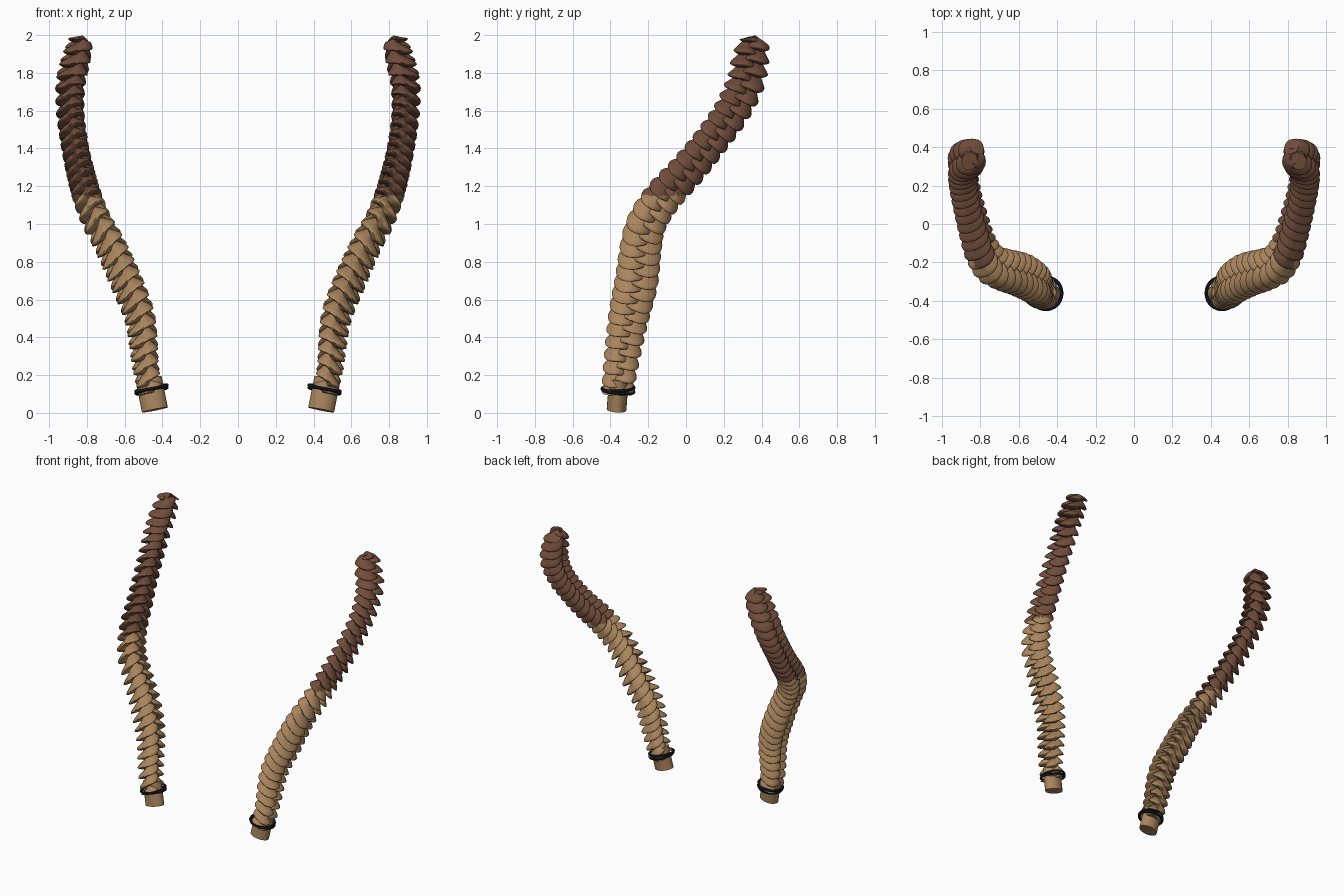
import bpy, bmesh, math
from mathutils import Vector

if "Cube" in bpy.data.objects:
    bpy.data.objects.remove(bpy.data.objects["Cube"])


def material(name, rgb):
    m = bpy.data.materials.new(name)
    m.diffuse_color = (*rgb, 1)
    m.use_nodes = True
    m.node_tree.nodes["Principled BSDF"].inputs["Base Color"].default_value = m.diffuse_color
    return m


TAN = material("light tan hair", (0.40, 0.235, 0.11))
BROWN = material("dark brown hair", (0.165, 0.075, 0.045))
BLACK = material("black band", (0.012, 0.014, 0.022))

# Centre line of one braid: x, y, z, size of the plait
PATH = [(.462, -.362, .10, .78), (.49, -.345, .25, .85), (.52, -.305, .50, .98),
        (.595, -.262, .70, 1.06), (.685, -.235, .90, 1.02), (.75, -.20, 1.02, .98),
        (.80, -.115, 1.15, .95), (.84, .02, 1.30, .91), (.87, .14, 1.45, .88),
        (.888, .245, 1.60, .90), (.885, .315, 1.75, .95), (.855, .343, 1.88, .94),
        (.83, .36, 1.975, .80)]
PATH = [Vector(p) for p in PATH]
RINGS, SIDES, TURNS = 420, 16, 10.3
SPLIT = 1.15


def spline(u):
    """Smooth curve through PATH, u from 0 to 1."""
    f = min(u, .99999) * (len(PATH) - 1)
    i = int(f)
    t = f - i
    p1, p2 = PATH[i], PATH[i + 1]
    p0 = PATH[i - 1] if i else p1 * 2 - p2
    p3 = PATH[i + 2] if i + 2 < len(PATH) else p2 * 2 - p1
    return .5 * (2 * p1 + (p2 - p0) * t + (2 * p0 - 5 * p1 + 4 * p2 - p3) * t * t
                 + (3 * p1 - p0 - 3 * p2 + p3) * t ** 3)


def sample_path():
    """Evenly spaced frames: centre, tangent, wide axis, outward axis, size."""
    raw = [spline(i / 2000) for i in range(2001)]
    length = [0]
    for a, b in zip(raw, raw[1:]):
        length.append(length[-1] + (b - a).to_3d().length)
    frames, j = [], 0
    for i in range(RINGS + 1):
        while j < 1999 and length[j] < length[-1] * i / RINGS:
            j += 1
        lo, hi = max(j - 40, 0), min(j + 40, 2000)
        tan = (raw[hi].to_3d() - raw[lo].to_3d()).normalized()
        wide = Vector((0, 1, 0))
        wide = (wide - tan * wide.dot(tan)).normalized()
        frames.append((raw[j].to_3d(), tan, wide, wide.cross(tan), raw[j].w))
    return frames


FRAMES = sample_path()


def finish(name, bm, mats):
    bmesh.ops.recalc_face_normals(bm, faces=bm.faces)
    me = bpy.data.meshes.new(name)
    bm.to_mesh(me)
    bm.free()
    for m in mats:
        me.materials.append(m)
    ob = bpy.data.objects.new(name, me)
    bpy.context.collection.objects.link(ob)
    bpy.ops.object.select_all(action='DESELECT')
    ob.select_set(True)
    bpy.context.view_layer.objects.active = ob
    bpy.ops.object.shade_smooth_by_angle(angle=math.radians(40))
    return ob


def skin(bm, loops, closed=False):
    """Join rings of vertices into a tube, capped unless closed."""
    n = len(loops[0])
    pairs = list(zip(loops, loops[1:])) + ([(loops[-1], loops[0])] if closed else [])
    for a, b in pairs:
        for k in range(n):
            bm.faces.new((a[k], a[(k + 1) % n], b[(k + 1) % n], b[k]))
    if not closed:
        bm.faces.new(loops[0])
        bm.faces.new(loops[-1])


def strand(name, phase, side):
    """One lock of the three-strand plait, its outer lip drooping like a scale."""
    bm = bmesh.new()
    loops = []
    for i, (c, tan, wide, out, size) in enumerate(FRAMES):
        t = 2 * math.pi * (TURNS * i / RINGS) + phase
        cw, co = .056 * math.sin(t), .034 * math.sin(2 * t)
        fade = min(1, i / 12)
        ring = []
        for k in range(SIDES):
            a = 2 * math.pi * k / SIDES
            w = (cw + .054 * math.cos(a)) * size
            o = (co + .050 * math.sin(a)) * size
            droop = .55 * fade * (math.hypot(w, o) - .05)
            p = c + wide * w + out * o - tan * droop
            ring.append(bm.verts.new((p.x * side, p.y, p.z)))
        loops.append(ring)
    skin(bm, loops)
    for f in bm.faces:
        f.material_index = int(f.calc_center_median().z > SPLIT)
    finish(name, bm, (TAN, BROWN))


def tail(name, side):
    """Short trimmed end below the band."""
    bm = bmesh.new()
    axis = Vector((.2, .08, 1)).normalized()
    wide = Vector((1, 0, -.2)).normalized()
    deep = axis.cross(wide)
    loops = []
    for h in (0, .17):
        c = Vector((.44, -.368, .016)) + axis * h
        ring = []
        for k in range(24):
            a = 2 * math.pi * k / 24
            p = c + wide * .07 * math.cos(a) + deep * .052 * math.sin(a)
            ring.append(bm.verts.new((p.x * side, p.y, max(p.z, 0))))
        loops.append(ring)
    skin(bm, loops)
    finish(name, bm, (TAN,))


def band(name, side, lift, tilt):
    """Thin elastic loop round the end of the braid."""
    bm = bmesh.new()
    axis = Vector((.2, tilt, 1)).normalized()
    u = Vector((1, 0, -.2)).normalized()
    v = axis.cross(u)
    c = Vector((.458, -.36, .125 + lift))
    loops = []
    for i in range(36):
        a = 2 * math.pi * i / 36
        radial = u * math.cos(a) + v * math.sin(a)
        ring = []
        for k in range(8):
            b = 2 * math.pi * k / 8
            p = c + radial * (.084 + .009 * math.cos(b)) + axis * .009 * math.sin(b)
            ring.append(bm.verts.new((p.x * side, p.y, p.z)))
        loops.append(ring)
    skin(bm, loops, closed=True)
    finish(name, bm, (BLACK,))


# Mirrored pair of braids
for side, label in ((1, "right"), (-1, "left")):
    for s in range(3):
        strand(f"{label}_braid_strand_{s + 1}", s * 2 * math.pi / 3, side)
    tail(f"{label}_braid_tail", side)
    band(f"{label}_hair_band_lower", side, -.006, .10)
    band(f"{label}_hair_band_upper", side, .006, -.04)
